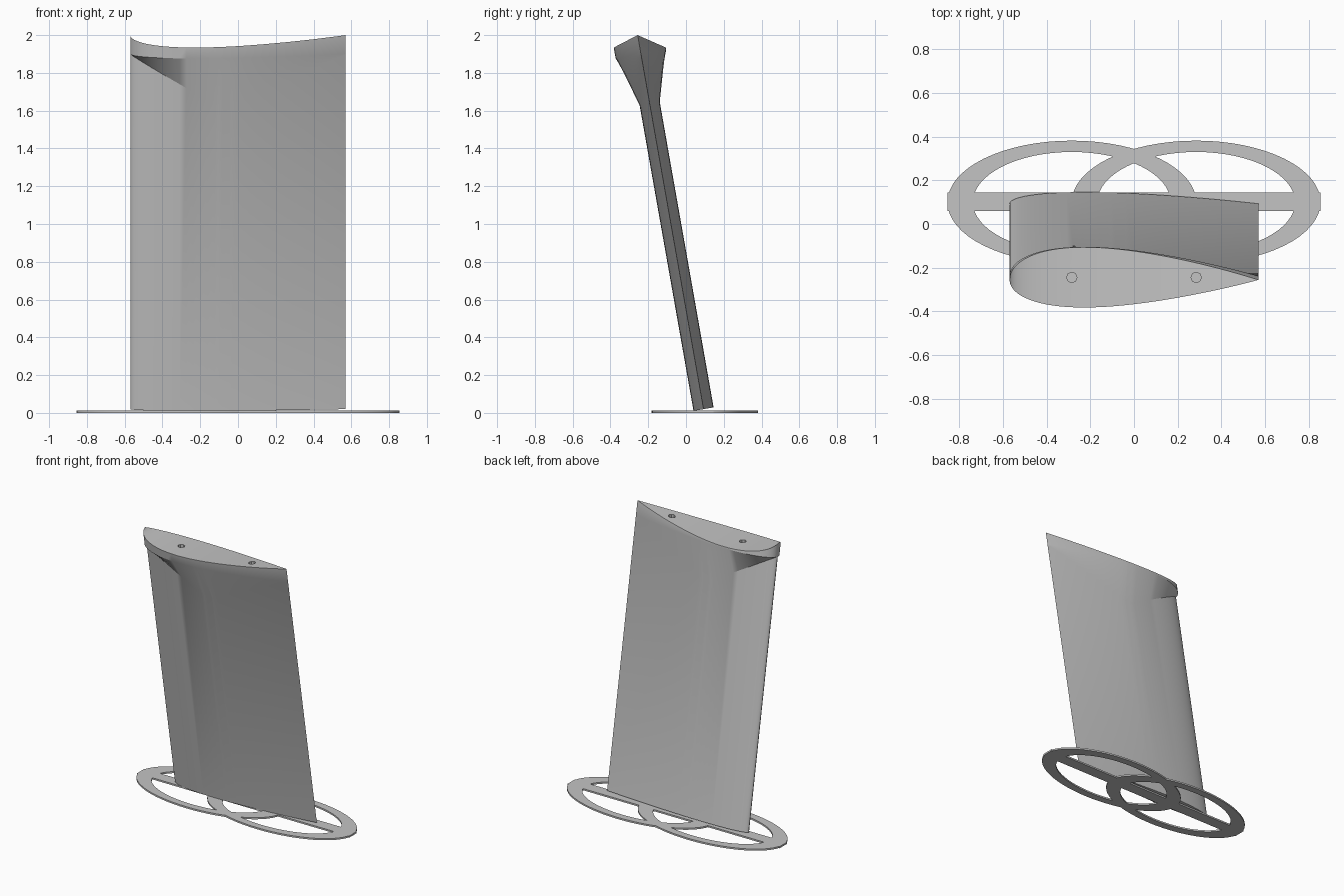
import bpy, bmesh
from math import pi, cos, sin, radians
from mathutils import Vector

if "Cube" in bpy.data.objects:
    bpy.data.objects.remove(bpy.data.objects["Cube"])

grey = bpy.data.materials.new("light_grey")
grey.use_nodes = True
tone = (0.55, 0.55, 0.55, 1)
grey.diffuse_color = tone
grey.node_tree.nodes["Principled BSDF"].inputs["Base Color"].default_value = tone

HALF = 0.57                      # half chord length
LEAN = radians(10)
AXIS = Vector((0, -sin(LEAN), cos(LEAN)))
SIDE = Vector((0, cos(LEAN), sin(LEAN)))
FOOT = Vector((0, 0.093, 0.02))


def finish(name, bm):
    bmesh.ops.remove_doubles(bm, verts=bm.verts, dist=1e-5)
    bmesh.ops.recalc_face_normals(bm, faces=bm.faces)
    mesh = bpy.data.meshes.new(name)
    bm.to_mesh(mesh)
    bm.free()
    mesh.materials.append(grey)
    obj = bpy.data.objects.new(name, mesh)
    bpy.context.collection.objects.link(obj)
    return obj


def activate(obj):
    bpy.ops.object.select_all(action='DESELECT')
    obj.select_set(True)
    bpy.context.view_layer.objects.active = obj


def thickness(t):
    """Teardrop half thickness along the chord, largest value 1."""
    y = 0.2969 * t**0.5 - 0.126 * t - 0.3516 * t**2 + 0.2843 * t**3 - 0.1036 * t**4
    return max(0, y) / 0.1


def point(t, h, z):
    """Point at chord position t, offset h from the leaning mid plane."""
    p = FOOT + AXIS * ((z - FOOT.z) / AXIS.z) + SIDE * h
    p.x = HALF * (2 * t - 1)
    return p


def column(t, side):
    """Foot, flare start, lip base and rim at one chord position."""
    k = thickness(t) if 0 < t < 1 else 0
    if t < 0.41:
        rise = t / 0.41
    else:
        rise = min(1, (1 - t) / 0.535)
    thin, wide = side * 0.054 * k, side * 0.136 * k
    base = point(t, wide, 1.9)
    rim_z = 2 - 0.066 * k
    rim = base + AXIS * ((rim_z - base.z) / AXIS.z)
    return [point(t, thin, 0.02), point(t, thin, 1.9 - 0.27 * rise), base, rim]


# Leaning blade with flared head and dished top
bm = bmesh.new()
stations = sorted([(1 - cos(pi * i / 44)) / 2 for i in range(45)] + [0.41, 0.465])
grid = [[[bm.verts.new(p) for p in column(t, s)] for t in stations] for s in (-1, 1)]
front, back = grid
for i in range(len(stations) - 1):
    for wall in grid:
        for r in range(3):
            bm.faces.new((wall[i][r], wall[i + 1][r], wall[i + 1][r + 1], wall[i][r + 1]))
    for r in (0, 3):
        bm.faces.new((front[i][r], front[i + 1][r], back[i + 1][r], back[i][r]))
bmesh.ops.remove_doubles(bm, verts=bm.verts, dist=1e-5)
bmesh.ops.dissolve_degenerate(bm, edges=bm.edges, dist=1e-5)
blade = finish("leaning_blade", bm)

# Two pin holes in the top
for x in (-0.285, 0.285):
    bm = bmesh.new()
    bmesh.ops.create_cone(bm, cap_ends=True, segments=8, radius1=0.024, radius2=0.024, depth=0.3)
    bmesh.ops.translate(bm, verts=bm.verts, vec=(x, -0.245, 2.04))
    cutter = finish("hole_cutter", bm)
    cutter.hide_render = True
    cut = blade.modifiers.new("hole", 'BOOLEAN')
    cut.operation = 'DIFFERENCE'
    cut.object = cutter
    activate(blade)
    bpy.ops.object.modifier_apply(modifier=cut.name)
    bpy.data.objects.remove(cutter)
activate(blade)
bpy.ops.object.shade_smooth_by_angle(angle=radians(25))

# Two overlapping flat oval rings
THICK = 0.012
for name, cx in (("right_base_ring", -0.285), ("left_base_ring", 0.285)):
    bm = bmesh.new()
    n = 64
    loops = []
    for rx, ry, z in ((0.57, 0.282, 0), (0.57, 0.282, THICK), (0.453, 0.23, THICK), (0.453, 0.23, 0)):
        loops.append([bm.verts.new((cx + rx * cos(2 * pi * i / n), 0.1 + ry * sin(2 * pi * i / n), z))
                      for i in range(n)])
    for a, b in zip(loops, loops[1:] + loops[:1]):
        for i in range(n):
            j = (i + 1) % n
            bm.faces.new((a[i], a[j], b[j], b[i]))
    ring = finish(name, bm)
    activate(ring)
    bpy.ops.object.shade_smooth_by_angle(angle=radians(30))

# Straight bar joining the rings
bm = bmesh.new()
bmesh.ops.create_cube(bm, size=1)
bmesh.ops.scale(bm, verts=bm.verts, vec=(1.708, 0.085, THICK))
bmesh.ops.translate(bm, verts=bm.verts, vec=(0, 0.102, THICK / 2))
finish("base_bar", bm)
